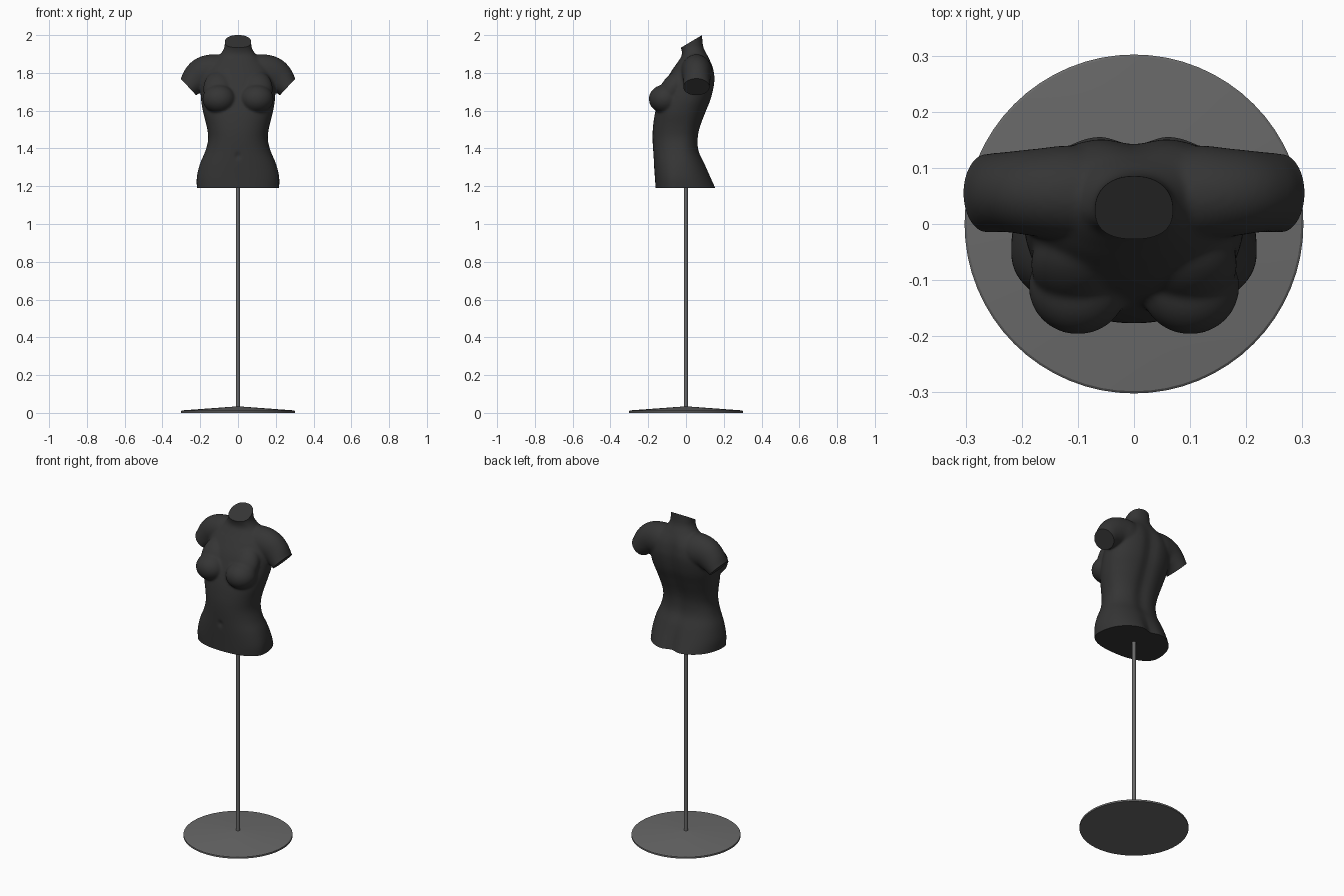
import bpy, bmesh, math
from mathutils import Vector, Matrix

cube = bpy.data.objects.get("Cube")
if cube:
    bpy.data.objects.remove(cube, do_unlink=True)


def material(name, rgb, rough):
    m = bpy.data.materials.new(name)
    m.use_nodes = True
    m.diffuse_color = (*rgb, 1)
    bsdf = m.node_tree.nodes["Principled BSDF"]
    bsdf.inputs["Base Color"].default_value = (*rgb, 1)
    bsdf.inputs["Roughness"].default_value = rough
    return m


def make_object(name, bm, mat):
    mesh = bpy.data.meshes.new(name)
    bm.to_mesh(mesh)
    bm.free()
    mesh.materials.append(mat)
    ob = bpy.data.objects.new(name, mesh)
    bpy.context.collection.objects.link(ob)
    return ob


def smooth(ob, degrees):
    bpy.ops.object.select_all(action="DESELECT")
    ob.select_set(True)
    bpy.context.view_layer.objects.active = ob
    bpy.ops.object.shade_smooth_by_angle(angle=math.radians(degrees))


def resample(rows, steps=5):
    """Catmull-Rom curve through rows of numbers."""
    pts = [Vector(r) for r in rows]
    pts = [pts[0]] + pts + [pts[-1]]
    out = []
    for a, b, c, d in zip(pts, pts[1:], pts[2:], pts[3:]):
        for i in range(steps):
            t = i / steps
            out.append(b + (c - a) * (t / 2) + (2 * a - 5 * b + 4 * c - d) * (t * t / 2)
                       + (3 * b - a - 3 * c + d) * (t ** 3 / 2))
    return out + [pts[-1]]


def loft(bm, rings):
    loops = [[bm.verts.new(p) for p in ring] for ring in rings]
    n = len(loops[0])
    for lo, hi in zip(loops, loops[1:]):
        for i in range(n):
            j = (i + 1) % n
            bm.faces.new((lo[i], lo[j], hi[j], hi[i]))
    bm.faces.new(loops[0][::-1])
    bm.faces.new(loops[-1])


def bell(x, width):
    return math.exp(-(x / width) ** 2)


def power(v, e):
    return math.copysign(abs(v) ** e, v)


SIDES = 64
ANGLES = [math.tau * i / SIDES for i in range(SIDES)]

# Trunk sections: height, half width, front y, back y, y of widest line, spine groove depth
TRUNK = [
    (1.14, .216, -.158, .185, -.05, .030),
    (1.19, .218, -.161, .164, -.05, .026),
    (1.25, .218, -.165, .135, -.05, .016),
    (1.32, .201, -.170, .102, -.045, .008),
    (1.386, .173, -.174, .072, -.04, .010),
    (1.45, .158, -.177, .068, -.035, .012),
    (1.513, .165, -.175, .080, -.03, .014),
    (1.593, .185, -.163, .110, -.02, .015),
    (1.672, .197, -.140, .140, .01, .015),
    (1.757, .195, -.108, .156, .04, .015),
    (1.82, .175, -.070, .150, .05, .012),
    (1.86, .140, -.042, .134, .05, .006),
    (1.895, .098, -.022, .112, .04, 0),
    (1.93, .074, -.026, .094, .03, 0),
    (1.97, .070, -.042, .087, .025, 0),
    (2.05, .070, -.070, .084, .015, 0),
]


def trunk_ring(row):
    z, w, front, back, mid, groove = row
    ring = []
    for a in ANGLES:
        c, s = math.cos(a), math.sin(a)
        x = w * power(c, .88)
        y = mid + power(abs(s), .9) * ((back - mid) if s > 0 else (front - mid))
        if s > 0:
            y -= groove * bell(x, .04)
        ring.append((x, y, z))
    return ring


# Shoulder path: x, y, z, radius across the path, radius along y
SHOULDER = [
    (.03, .055, 1.785, .090, .075),
    (.11, .055, 1.80, .098, .085),
    (.175, .056, 1.797, .092, .078),
    (.222, .057, 1.767, .080, .072),
    (.262, .055, 1.725, .060, .070),
    (.310, .052, 1.674, .056, .066),
]


def shoulder_rings(side):
    rows = resample(SHOULDER)
    rings = []
    for i, (x, y, z, r, ry) in enumerate(rows):
        p, q = rows[max(i - 1, 0)], rows[min(i + 1, len(rows) - 1)]
        d = Vector((q[0] - p[0], q[2] - p[2])).normalized()
        ring = [(side * (x - d.y * r * math.cos(a)), y + ry * math.sin(a), z + d.x * r * math.cos(a))
                for a in ANGLES]
        rings.append(ring if side > 0 else ring[::-1])
    return rings


def ellipsoid(bm, centre, radii, tilt=0):
    m = (Matrix.Translation(centre) @ Matrix.Rotation(math.radians(tilt), 4, "X")
         @ Matrix.Diagonal((*radii, 1)))
    bmesh.ops.create_uvsphere(bm, u_segments=40, v_segments=24, radius=1, matrix=m)


charcoal = material("charcoal", (.035, .035, .035), .6)
grey_metal = material("grey metal", (.14, .14, .14), .5)

# Overlapping body masses
bm = bmesh.new()
loft(bm, [trunk_ring(r) for r in resample(TRUNK)])
for side in (-1, 1):
    loft(bm, shoulder_rings(side))
    ellipsoid(bm, (side * .100, -.112, 1.662), (.088, .085, .076))
    ellipsoid(bm, (side * .102, -.072, 1.715), (.082, .062, .105), -32)
bmesh.ops.recalc_face_normals(bm, faces=bm.faces)
masses = make_object("torso_masses", bm, charcoal)

# Fuse and soften into one skin
fuse = masses.modifiers.new("fuse", "REMESH")
fuse.mode = "VOXEL"
fuse.voxel_size = .006
soften = masses.modifiers.new("soften", "SMOOTH")
soften.factor = .5
soften.iterations = 16
graph = bpy.context.evaluated_depsgraph_get()
skin = bpy.data.meshes.new_from_object(masses.evaluated_get(graph))
bm = bmesh.new()
bm.from_mesh(skin)
bpy.data.objects.remove(masses, do_unlink=True)
bpy.data.meshes.remove(skin)

# Navel
for v in bm.verts:
    if v.co.y < -.1:
        v.co.y += .007 * bell(v.co.x, .014) * bell(v.co.z - 1.36, .018)


def cut(point, normal, region):
    """Slice off the part beyond a plane and close the opening."""
    faces = [f for f in bm.faces if region(f.calc_center_median())]
    geom = set(faces)
    for f in faces:
        geom.update(f.verts)
        geom.update(f.edges)
    bmesh.ops.bisect_plane(bm, geom=list(geom), dist=1e-6, plane_co=point,
                           plane_no=normal, clear_outer=True)
    rim = [e for e in bm.edges if e.is_boundary]
    bmesh.ops.holes_fill(bm, edges=rim, sides=0)


# Flat ends at hips, neck and arms
cut((0, 0, 1.19), (0, 0, -1), lambda c: c.z < 1.3)
cut((0, .026, 1.965), (0, -.51, .86), lambda c: c.z > 1.88 and abs(c.x) < .12)
cut((.262, .055, 1.725), (.73, 0, -.68), lambda c: c.x > .212 and c.z > 1.6)
cut((-.262, .055, 1.725), (-.73, 0, -.68), lambda c: c.x < -.212 and c.z > 1.6)
smooth(make_object("torso", bm, charcoal), 40)


# Stand
def turned(name, profile, sides, mat):
    bm = bmesh.new()
    loft(bm, [[(r * math.cos(math.tau * i / sides), r * math.sin(math.tau * i / sides), z)
               for i in range(sides)] for r, z in profile])
    smooth(make_object(name, bm, mat), 30)


turned("base_disc", [(.302, 0), (.302, .010), (.298, .013), (.012, .034)], 64, grey_metal)
turned("pole", [(.0105, .02), (.0105, 1.22)], 24, grey_metal)
